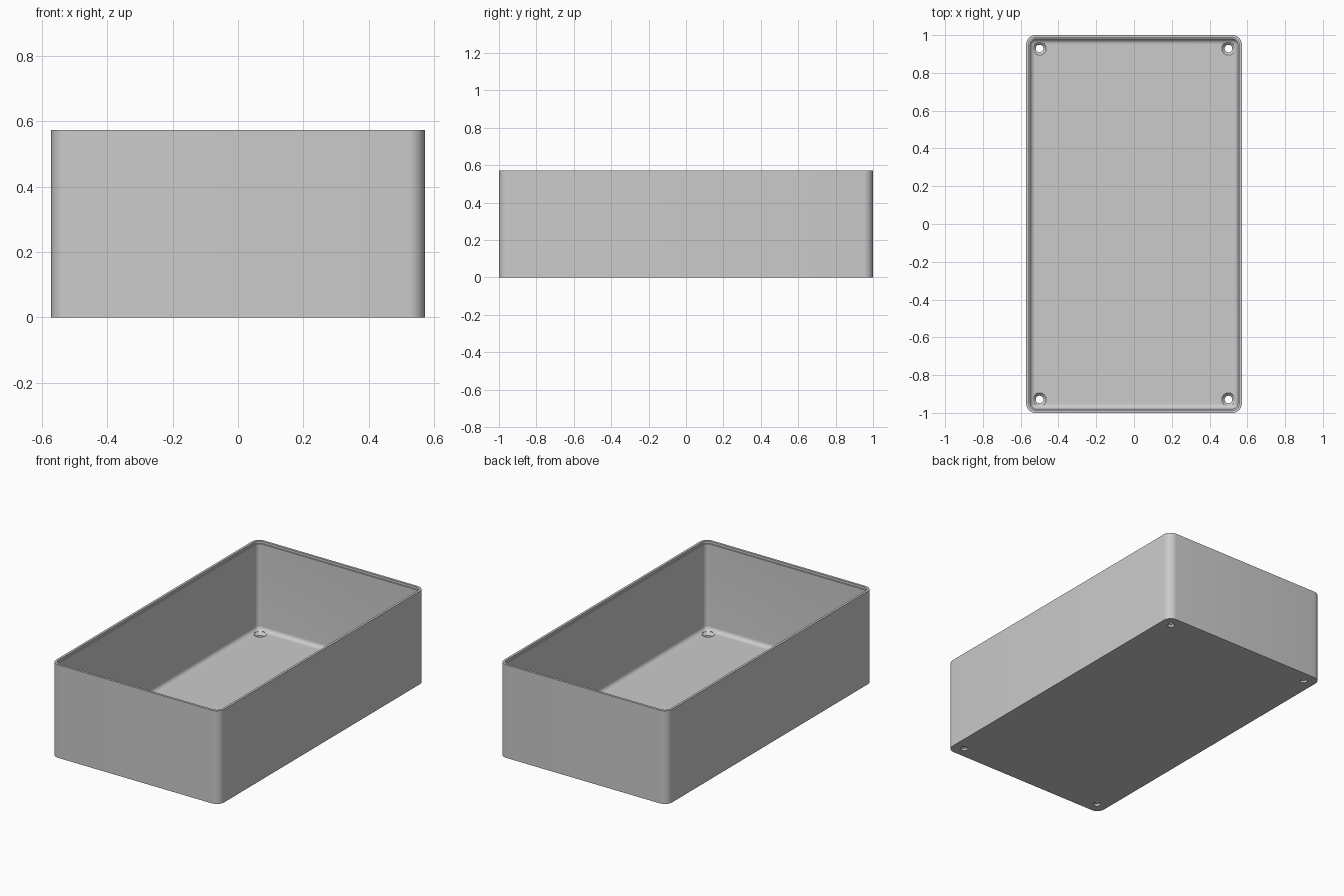
import bpy, bmesh, math

HALF_X, HALF_Y, HEIGHT = 0.571, 1.0, 0.572
CORNER, WALL, FLOOR, FILLET = 0.05, 0.0214, 0.0286, 0.0257
LIP = 0.0143
STEPS = 8

old = bpy.data.objects.get("Cube")
if old:
    bpy.data.objects.remove(old, do_unlink=True)

grey = bpy.data.materials.new("light grey plastic")
grey.use_nodes = True
grey.diffuse_color = (0.6, 0.6, 0.6, 1)
grey.node_tree.nodes["Principled BSDF"].inputs["Base Color"].default_value = (0.6, 0.6, 0.6, 1)


def make_object(name, bm):
    bmesh.ops.recalc_face_normals(bm, faces=bm.faces)
    mesh = bpy.data.meshes.new(name)
    bm.to_mesh(mesh)
    bm.free()
    mesh.materials.append(grey)
    obj = bpy.data.objects.new(name, mesh)
    bpy.context.collection.objects.link(obj)
    return obj


def rounded_ring(bm, inset, z):
    """Rounded rectangle inset from the outer wall."""
    radius = CORNER - inset
    ring = []
    for k, (sx, sy) in enumerate([(1, 1), (-1, 1), (-1, -1), (1, -1)]):
        for i in range(STEPS + 1):
            a = math.pi / 2 * (k + i / STEPS)
            ring.append(bm.verts.new((sx * (HALF_X - CORNER) + radius * math.cos(a),
                                      sy * (HALF_Y - CORNER) + radius * math.sin(a), z)))
    return ring


def loft(bm, rings):
    """Skin closed rings together and cap both ends."""
    for a, b in zip(rings, rings[1:]):
        for i in range(len(a)):
            j = (i + 1) % len(a)
            bm.faces.new((a[i], a[j], b[j], b[i]))
    bm.faces.new(rings[0])
    bm.faces.new(rings[-1])


# Open tray: outer wall, stepped rim, inner wall, floor fillet
profile = [(0, 0), (0, HEIGHT), (LIP, HEIGHT), (LIP, HEIGHT - LIP), (WALL, HEIGHT - LIP)]
for i in range(STEPS + 1):
    a = math.pi / 2 * i / STEPS
    profile.append((WALL + FILLET * (1 - math.cos(a)), FLOOR + FILLET * (1 - math.sin(a))))
bm = bmesh.new()
loft(bm, [rounded_ring(bm, inset, z) for inset, z in profile])
tray = make_object("enclosure_tray", bm)

# Countersunk screw holes in the four floor corners
bm = bmesh.new()
hole = [(0.02, -0.02), (0.02, 0.013), (0.0355, FLOOR), (0.0355, 0.06)]
for sx in (-1, 1):
    for sy in (-1, 1):
        rings = []
        for r, z in hole:
            angles = [math.tau * i / 32 for i in range(32)]
            rings.append([bm.verts.new((sx * 0.5 + r * math.cos(a),
                                        sy * 0.929 + r * math.sin(a), z)) for a in angles])
        loft(bm, rings)
cutter = make_object("screw_hole_cutter", bm)
cutter.hide_render = True

cut = tray.modifiers.new("screw holes", "BOOLEAN")
cut.operation = "DIFFERENCE"
cut.solver = "EXACT"
cut.object = cutter
bpy.ops.object.select_all(action="DESELECT")
tray.select_set(True)
bpy.context.view_layer.objects.active = tray
bpy.ops.object.modifier_apply(modifier=cut.name)
bpy.data.objects.remove(cutter, do_unlink=True)
bpy.ops.object.shade_smooth_by_angle(angle=math.radians(30))
